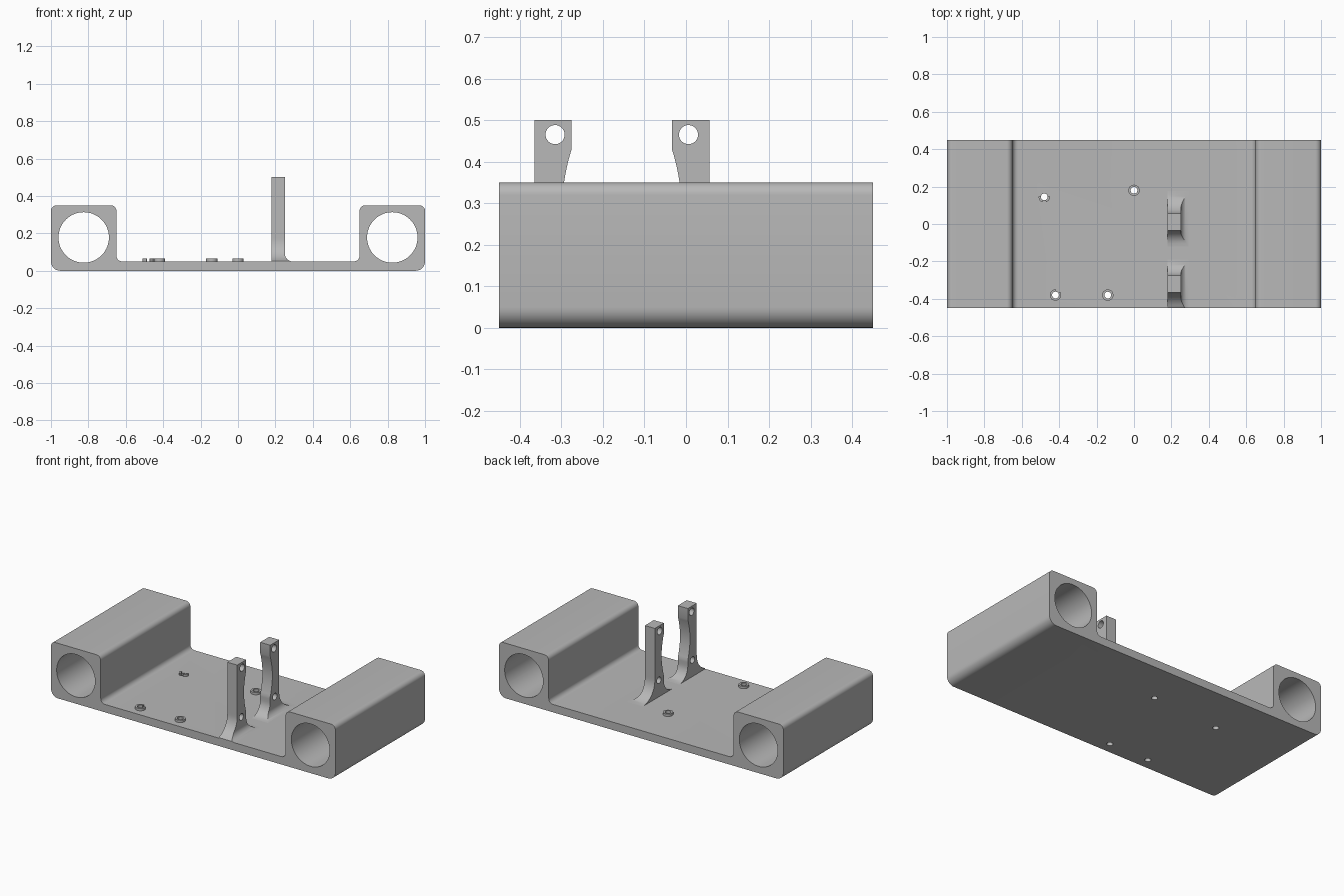
import bpy, bmesh, math
from mathutils import Matrix, Vector

if "Cube" in bpy.data.objects:
    bpy.data.objects.remove(bpy.data.objects["Cube"], do_unlink=True)

grey = bpy.data.materials.new("plain grey")
grey.use_nodes = True
COLOUR = (0.48, 0.48, 0.48, 1)
grey.diffuse_color = COLOUR
grey.node_tree.nodes["Principled BSDF"].inputs["Base Color"].default_value = COLOUR

PLATE_TOP, HALF_Y = 0.05, 0.45


def make_object(name, bm):
    bmesh.ops.recalc_face_normals(bm, faces=bm.faces)
    mesh = bpy.data.meshes.new(name)
    bm.to_mesh(mesh)
    bm.free()
    mesh.materials.append(grey)
    ob = bpy.data.objects.new(name, mesh)
    bpy.context.collection.objects.link(ob)
    return ob


def select(ob):
    bpy.ops.object.select_all(action='DESELECT')
    ob.select_set(True)
    bpy.context.view_layer.objects.active = ob


def drill(ob, holes):
    """Cut round holes given as (centre, radius, axis, length)."""
    bm = bmesh.new()
    for centre, radius, axis, length in holes:
        turn = Vector((0, 0, 1)).rotation_difference(Vector(axis)).to_matrix().to_4x4()
        bmesh.ops.create_cone(bm, cap_ends=True, segments=64 if radius > 0.1 else 32,
                              radius1=radius, radius2=radius, depth=length,
                              matrix=Matrix.Translation(centre) @ turn)
    cutter = make_object("hole_cutter", bm)
    cutter.hide_render = True
    mod = ob.modifiers.new("holes", 'BOOLEAN')
    mod.operation, mod.solver, mod.object = 'DIFFERENCE', 'EXACT', cutter
    select(ob)
    bpy.ops.object.modifier_apply(modifier=mod.name)
    bpy.data.objects.remove(cutter, do_unlink=True)


def smooth(ob):
    select(ob)
    bpy.ops.object.shade_smooth_by_angle(angle=math.radians(30))


def rounded(corners, steps=8):
    """Round each (x, z, radius) right-angle corner of a closed outline."""
    points = []
    for i, (x, z, r) in enumerate(corners):
        c = Vector((x, z))
        a = (Vector(corners[i - 1][:2]) - c).normalized()
        b = (Vector(corners[(i + 1) % len(corners)][:2]) - c).normalized()
        for k in range(steps + 1):
            t = k / steps * math.pi / 2
            points.append(c + r * (a * (1 - math.sin(t)) + b * (1 - math.cos(t))))
    return points


# Tray: plate with a square tube block along each side
half = [(1, 0, 0.05), (1, 0.35, 0.03), (0.65, 0.35, 0.03), (0.65, PLATE_TOP, 0.03)]
outline = rounded(half + [(-x, z, r) for x, z, r in reversed(half)])
bm = bmesh.new()
face = bm.faces.new([bm.verts.new((p.x, -HALF_Y, p.y)) for p in outline])
extruded = bmesh.ops.extrude_face_region(bm, geom=[face])["geom"]
bmesh.ops.translate(bm, vec=(0, 2 * HALF_Y, 0),
                    verts=[g for g in extruded if isinstance(g, bmesh.types.BMVert)])
tray = make_object("tray", bm)

# Bosses: centre and the angle ranges (degrees) of ring that stand
BOSSES = [((0, 0.18), [(0, 360)]),
          ((-0.14, -0.38), [(0, 360)]),
          ((-0.42, -0.38), [(85, 395)]),
          ((-0.48, 0.145), [(175, 250), (290, 365)])]
HOLE_R, BOSS_R, BOSS_TOP = 0.018, 0.03, 0.065

holes = [((s * 0.825, 0, 0.178), 0.135, (0, 1, 0), 2) for s in (-1, 1)]
holes += [((x, y, 0), HOLE_R, (0, 0, 1), 0.3) for (x, y), _ in BOSSES]
drill(tray, holes)
smooth(tray)


def ring_part(bm, centre, start, end):
    """Annular wall swept between two angles."""
    steps = max(6, round((end - start) / 11.25))
    sections = []
    for k in range(steps + 1):
        a = math.radians(start + (end - start) * k / steps)
        sections.append([bm.verts.new((centre[0] + r * math.cos(a),
                                       centre[1] + r * math.sin(a), z))
                         for r, z in ((HOLE_R, PLATE_TOP), (BOSS_R, PLATE_TOP),
                                      (BOSS_R, BOSS_TOP), (HOLE_R, BOSS_TOP))])
    for s, t in zip(sections, sections[1:]):
        for j in range(4):
            bm.faces.new((s[j], s[j - 1], t[j - 1], t[j]))
    if end - start < 360:
        bm.faces.new(sections[0])
        bm.faces.new(sections[-1])


for i, (centre, ranges) in enumerate(BOSSES):
    bm = bmesh.new()
    for start, end in ranges:
        ring_part(bm, centre, start, end)
    bmesh.ops.remove_doubles(bm, verts=bm.verts, dist=0.0005)
    smooth(make_object(f"screw_boss_{i + 1}", bm))


def flare(z, radius):
    """Outward spread of a concave fillet rising from the plate."""
    h = min(z - PLATE_TOP, radius)
    return radius - math.sqrt(radius ** 2 - (radius - h) ** 2)


def neck(z):
    """Depth of the hollow on the inner edge of an arm."""
    if not 0.17 < z < 0.43:
        return 0
    return 0.022 * math.sin(math.pi * (z - 0.17) / 0.26) ** 0.9


def make_arm(name, back, facing):
    """Arm whose straight edge is at y=back and hollow edge lies towards facing."""
    levels = [PLATE_TOP + 0.12 * (k / 16) ** 1.7 for k in range(17)]
    levels += [0.17 + 0.26 * k / 18 for k in range(1, 19)] + [0.5]
    bm = bmesh.new()
    rings = []
    for z in levels:
        outer = max(-HALF_Y, back - facing * flare(z, 0.12))
        inner = back + facing * (0.09 - neck(z) + flare(z, 0.085))
        right = 0.25 + flare(z, 0.042)
        rings.append([bm.verts.new((x, y, z)) for x, y in
                      ((0.18, outer), (right, outer), (right, inner), (0.18, inner))])
    for low, high in zip(rings, rings[1:]):
        for j in range(4):
            bm.faces.new((low[j - 1], low[j], high[j], high[j - 1]))
    bm.faces.new(rings[0])
    bm.faces.new(rings[-1])
    arm = make_object(name, bm)
    drill(arm, [((0.22, back + facing * 0.05, 0.465), 0.023, (1, 0, 0), 0.4),
                ((0.22, back + facing * 0.042, 0.155), 0.021, (1, 0, 0), 0.4)])
    smooth(arm)


# Two upright pivot arms, mirrored to face each other
make_arm("front_arm", -0.365, 1)
make_arm("rear_arm", 0.056, -1)
